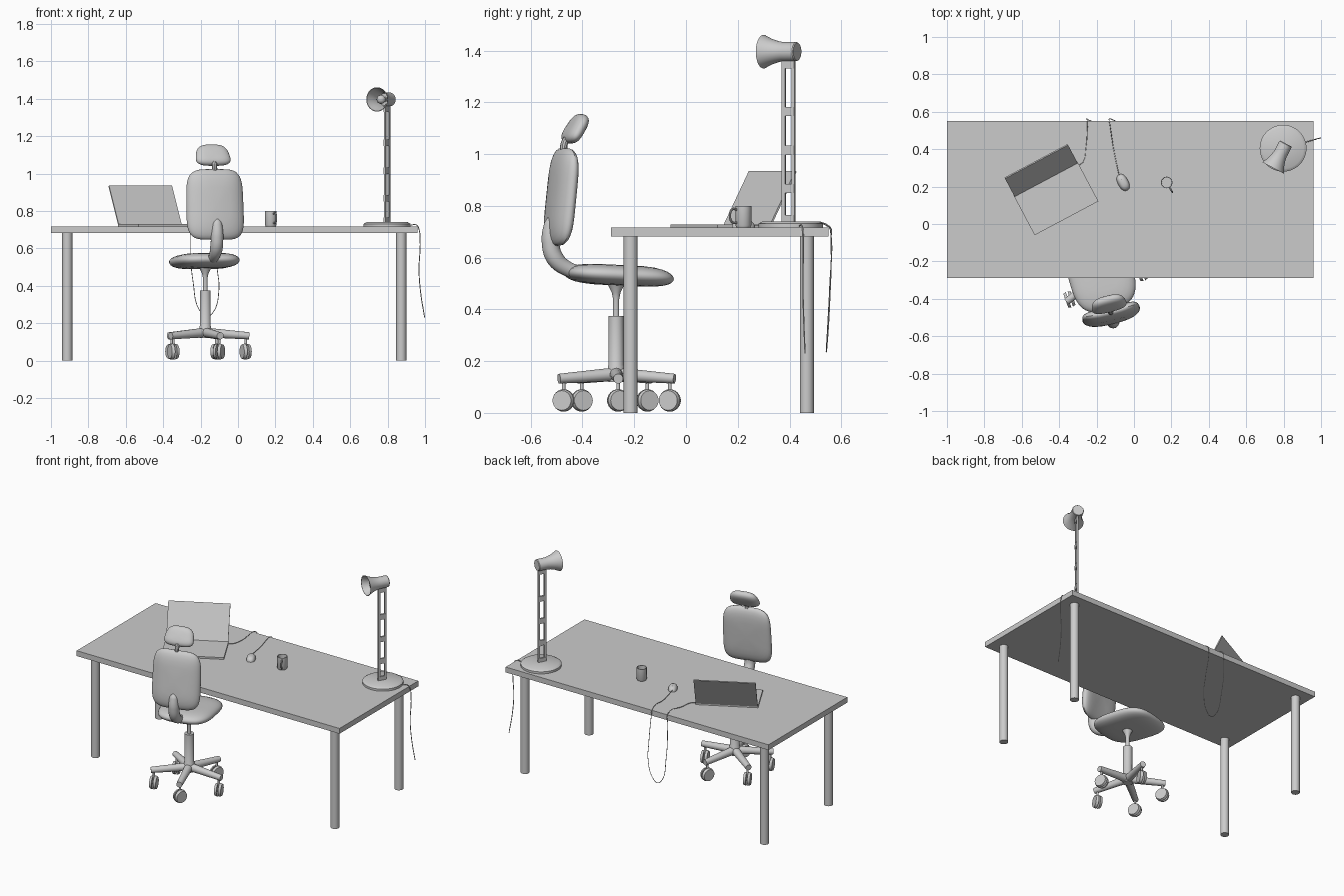
import bpy, bmesh, math
from math import sin, cos, pi, radians
from mathutils import Matrix, Vector

if "Cube" in bpy.data.objects:
    bpy.data.objects.remove(bpy.data.objects["Cube"])

T, R = Matrix.Translation, Matrix.Rotation
I4 = Matrix.Identity(4)
grey = bpy.data.materials.new("plain grey")
grey.diffuse_color = (0.6, 0.6, 0.6, 1)
grey.use_nodes = True
grey.node_tree.nodes["Principled BSDF"].inputs["Base Color"].default_value = grey.diffuse_color


def finish(name, bm, mat=I4):
    bmesh.ops.remove_doubles(bm, verts=bm.verts, dist=1e-5)
    bmesh.ops.transform(bm, matrix=mat, verts=bm.verts)
    bmesh.ops.recalc_face_normals(bm, faces=bm.faces)
    me = bpy.data.meshes.new(name)
    bm.to_mesh(me)
    bm.free()
    me.materials.append(grey)
    ob = bpy.data.objects.new(name, me)
    bpy.context.collection.objects.link(ob)
    return ob


def skin(bm, rings):
    """Join equal-length closed rings of points with quads."""
    vs = [[bm.verts.new(p) for p in ring] for ring in rings]
    n = len(vs[0])
    for a, b in zip(vs, vs[1:]):
        for i in range(n):
            j = (i + 1) % n
            bm.faces.new((a[i], a[j], b[j], b[i]))


def lathe(name, profile, mat=I4, seg=28):
    bm = bmesh.new()
    skin(bm, [[(r * cos(2 * pi * i / seg), r * sin(2 * pi * i / seg), z) for i in range(seg)]
              for r, z in profile])
    return finish(name, bm, mat)


def rod(name, p, q, r1, r2=None, seg=20):
    p, q = Vector(p), Vector(q)
    mat = T(p) @ (q - p).to_track_quat('Z', 'Y').to_matrix().to_4x4()
    h = (q - p).length
    return lathe(name, [(0, 0), (r1, 0), (r2 or r1, h), (0, h)], mat, seg)


def boxes(name, items, mat=I4):
    bm = bmesh.new()
    for centre, size in items:
        bmesh.ops.create_cube(bm, size=1, matrix=T(centre) @ Matrix.Diagonal((*size, 1)))
    return finish(name, bm, mat)


def cushion(name, hx, hy, hz, n, mat=I4, warp=lambda p: p, e=0.5, seg=48, rows=14):
    """Soft pad: superellipse outline, rounded rim."""
    sp = lambda v, k: math.copysign(abs(v) ** k, v)
    rings = []
    for k in range(rows + 1):
        f = -pi / 2 + pi * k / rows
        s = max(cos(f), 0) ** e
        ring = []
        for i in range(seg):
            a = 2 * pi * i / seg
            ring.append(warp(Vector((hx * s * sp(cos(a), 2 / n), hy * s * sp(sin(a), 2 / n), hz * sin(f)))))
        rings.append(ring)
    bm = bmesh.new()
    skin(bm, rings)
    return finish(name, bm, mat)


def tube(name, pts, r, radii=None, mat=I4, res=3):
    cu = bpy.data.curves.new(name, 'CURVE')
    cu.dimensions, cu.bevel_depth, cu.bevel_resolution = '3D', r, res
    cu.use_fill_caps, cu.resolution_u = True, 8
    sp = cu.splines.new('BEZIER')
    sp.bezier_points.add(len(pts) - 1)
    for i, (b, p) in enumerate(zip(sp.bezier_points, pts)):
        b.co = mat @ Vector(p)
        b.handle_left_type = b.handle_right_type = 'AUTO'
        if radii:
            b.radius = radii[i] / r
    tmp = bpy.data.objects.new(name + "_curve", cu)
    bpy.context.collection.objects.link(tmp)
    bpy.context.view_layer.update()
    me = bpy.data.meshes.new_from_object(tmp.evaluated_get(bpy.context.evaluated_depsgraph_get()))
    bpy.data.objects.remove(tmp)
    bm = bmesh.new()
    bm.from_mesh(me)
    bpy.data.meshes.remove(me)
    return finish(name, bm)


TOP = 0.717

# Desk
boxes("desk_top", [((-0.02, 0.13, 0.699), (1.96, 0.84, 0.036))])
for x in (-0.913, 0.873):
    for y in (-0.214, 0.467):
        rod("desk_leg", (x, y, 0), (x, y, 0.683), 0.027, seg=28)

# Chair base: column, five arms, twin-wheel casters
hub = Vector((-0.175, -0.27, 0))
lathe("chair_column", [(0, .12), (.03, .12), (.032, .18), (.029, .185), (.029, .375), (.012, .375),
                       (.012, .44), (.017, .465), (.032, .495), (0, .495)], T(hub))
for k in range(5):
    a = radians(2 + 72 * k)
    d = Vector((cos(a), sin(a), 0))
    rod("base_arm", hub + Vector((0, 0, .15)), hub + d * .235 + Vector((0, 0, .132)), .026, .019)
    c = hub + d * .216
    rod("caster_stem", c + Vector((0, 0, .05)), c + Vector((0, 0, .13)), .007, seg=12)
    turn = radians((20, -20, 25, 20, -20)[k])
    ax = Vector((cos(turn), sin(turn), 0))
    hc = c + Vector((0, 0, .048))
    for s in (-1, 1):
        rod("caster_wheel", hc + ax * .005 * s, hc + ax * .021 * s, .043, .038, 24)
    rod("caster_axle", hc - ax * .012, hc + ax * .012, .012, seg=12)

# Chair seat, back and headrest, turned slightly
chair = T(hub) @ R(radians(14), 4, 'Z')


def seat_warp(p):
    p.z -= 0.05 * p.y + 0.35 * max(p.y - .08, 0) ** 2
    p.x *= 1 + 0.15 * p.y
    return p


def back_warp(p):
    p.z -= 0.6 * p.x ** 2 - 0.005
    p.x *= 1 - 0.1 * p.y
    return p


def head_warp(p):
    p.x *= 1 - 2.2 * p.y
    return p


cushion("seat", .175, .205, .04, 3.2, chair @ T((0, .01, .532)), seat_warp)
up = R(radians(90), 4, 'X')   # pad's y becomes up, its z becomes rearward
cushion("backrest", .157, .19, .036, 4.5, chair @ T((0, -.222, .834)) @ R(radians(-6), 4, 'X') @ up, back_warp)
cushion("headrest", .092, .063, .027, 3.2, chair @ T((0, -.162, 1.098)) @ R(radians(-32), 4, 'X') @ up, head_warp)
tube("headrest_stem", [(0, -.205, 1.0), (0, -.208, 1.035), (0, -.195, 1.06), (0, -.17, 1.08)], .014, mat=chair)
tube("back_support", [(0, -.12, .54), (0, -.19, .555), (0, -.245, .60), (0, -.262, .67), (0, -.258, .73), (0, -.25, .765)],
     .03, [.026, .029, .034, .034, .028, .012], chair, 5)

# Laptop
lap = T((-.416, .135, TOP)) @ R(radians(28), 4, 'Z')
boxes("laptop_base", [((0, 0, .006), (.386, .236, .012))], lap)
boxes("laptop_lid", [((0, 0, .117), (.382, .007, .234))], lap @ T((0, .117, .01)) @ R(radians(-28), 4, 'X'))

# Mouse
mouse = T((-.058, .222, TOP)) @ R(radians(28), 4, 'Z')


def mouse_warp(p):
    p.z = max(p.z, 0)
    return p


cushion("mouse", .028, .047, .028, 2.4, mouse, mouse_warp, .7, 32)
rod("mouse_wheel", mouse @ Vector((-.003, .02, .021)), mouse @ Vector((.003, .02, .021)), .008, seg=16)

# Cable from mouse over the back edge, looping up to the laptop
tube("mouse_cable", [(-.08, .262, .727), (-.105, .38, .72), (-.132, .55, .72), (-.134, .56, .69), (-.11, .555, .48),
                     (-.102, .55, .38), (-.135, .543, .255), (-.165, .542, .235), (-.2, .545, .26), (-.24, .555, .42),
                     (-.255, .56, .67), (-.25, .555, .72), (-.257, .40, .72), (-.27, .335, .722), (-.30, .31, .723)],
     .002, res=1)

# Mug
mug = T((.175, .222, TOP))
lathe("mug", [(0, 0), (.027, 0), (.031, .008), (.031, .083), (.028, .083), (.027, .008), (0, .008)], mug)
tube("mug_handle", [(0, -.028, .068), (0, -.05, .07), (0, -.06, .045), (0, -.05, .02), (0, -.028, .018)], .0045,
     mat=mug @ R(radians(30), 4, 'Z'))

# Lamp: round foot, slotted pole, bell-shaped head
lathe("lamp_foot", [(0, 0), (.125, 0), (.125, .014), (.118, .018), (.11, .023), (0, .023)], T((.797, .405, TOP)), 48)
lamp = T((.797, .397, 0)) @ R(radians(-27.8), 4, 'Z')
rails = [((0, s * .021, 1.053), (.01, .014, .635)) for s in (-1, 1)]
rungs = [((0, 0, z), (.012, .054, h)) for z, h in ((.75, .03), (.868, .035), (1.015, .035), (1.165, .035), (1.35, .04))]
boxes("lamp_pole", rails + rungs, lamp)
head_dir = Vector((-.467, -.884, 0))
head = T((.812, .43, 1.396)) @ head_dir.to_track_quat('Z', 'Y').to_matrix().to_4x4()
lathe("lamp_head", [(0, 0), (.034, 0), (.037, .004), (.037, .06), (.041, .085), (.05, .115), (.065, .147), (.062, .147),
                    (.047, .115), (.036, .085), (.032, .06), (0, .06)], head, 36)
lathe("lamp_bulb", [(.014, .055), (.014, .08)] +
      [(.024 * sin(t * pi / 8), .1 - .024 * cos(t * pi / 8)) for t in range(2, 9)], head, 20)
tube("lamp_cable", [(.915, .437, .722), (.955, .448, .724), (.968, .452, .70), (.974, .453, .64), (.968, .452, .48),
                    (.977, .455, .36), (.998, .46, .23)], .0025, res=1)

# Smooth shading with crisp edges
for ob in bpy.context.scene.objects:
    ob.select_set(True)
    bpy.context.view_layer.objects.active = ob
bpy.ops.object.shade_smooth_by_angle(angle=radians(35))
